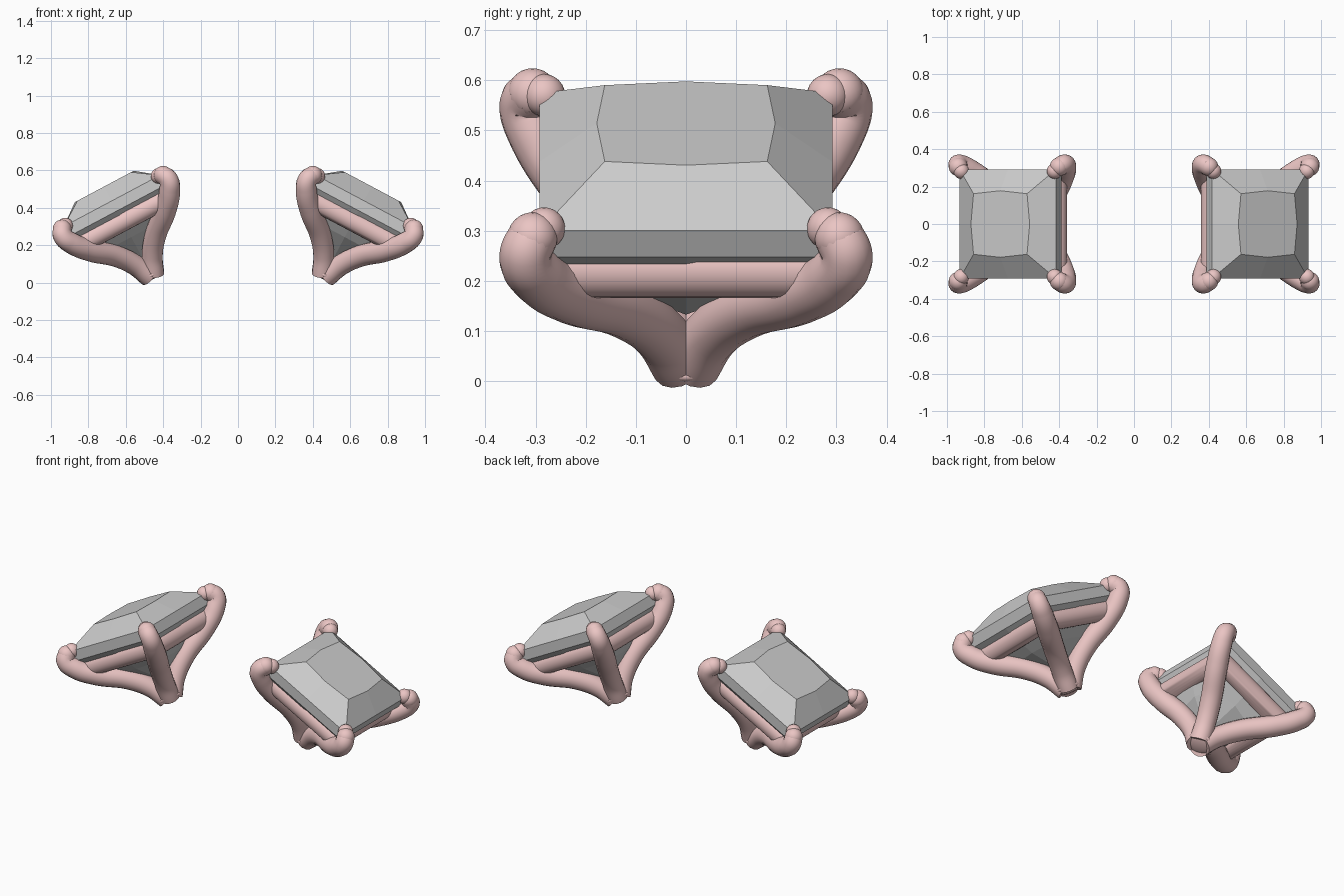
import bpy, bmesh, math
from mathutils import Matrix, Vector

if "Cube" in bpy.data.objects:
    bpy.data.objects.remove(bpy.data.objects["Cube"])

metal = bpy.data.materials.new("rose_metal")
metal.diffuse_color = (0.83, 0.56, 0.55, 1)
metal.use_nodes = True
metal.node_tree.nodes["Principled BSDF"].inputs["Base Color"].default_value = metal.diffuse_color


def mesh_object(name, bm, matrix, mat=None, smooth=False):
    bmesh.ops.recalc_face_normals(bm, faces=bm.faces)
    me = bpy.data.meshes.new(name)
    bm.to_mesh(me)
    bm.free()
    ob = bpy.data.objects.new(name, me)
    bpy.context.collection.objects.link(ob)
    ob.matrix_world = matrix
    if mat:
        me.materials.append(mat)
    for p in me.polygons:
        p.use_smooth = smooth
    return ob


# Square cut stone: rings of corners and bulged side midpoints
def gem(name, matrix):
    bm = bmesh.new()
    rings = []
    for corner, mid, w in ((0.162, 0.178, 0.117), (0.292, 0.292, 0.03),
                           (0.292, 0.292, -0.03), (0.135, 0.165, -0.19)):
        ring = []
        for k in range(4):
            rot = Matrix.Rotation(k * math.pi / 2, 3, 'Z')
            ring.append(bm.verts.new(rot @ Vector((corner, -corner, w))))
            ring.append(bm.verts.new(rot @ Vector((mid, 0, w))))
        rings.append(ring)
    culet = bm.verts.new((0, 0, -0.315))
    bm.faces.new(rings[0])
    for i in range(8):
        j = (i + 1) % 8
        for a, b in zip(rings, rings[1:]):
            bm.faces.new((a[i], a[j], b[j], b[i]))
        bm.faces.new((rings[3][i], rings[3][j], culet))
    mesh_object(name, bm, matrix)


# Smooth tapering tube through (point, radius) pairs
def tube(name, pts, matrix):
    cu = bpy.data.curves.new(name, 'CURVE')
    cu.dimensions = '3D'
    cu.bevel_depth = 1
    cu.bevel_resolution = 6
    cu.resolution_u = 8
    cu.use_fill_caps = True
    sp = cu.splines.new('BEZIER')
    sp.bezier_points.add(len(pts) - 1)
    for bp, (co, r) in zip(sp.bezier_points, pts):
        bp.co = co
        bp.radius = r
        bp.handle_left_type = bp.handle_right_type = 'AUTO'
    cu.materials.append(metal)
    ob = bpy.data.objects.new(name, cu)
    bpy.context.collection.objects.link(ob)
    ob.matrix_world = matrix
    bpy.ops.object.select_all(action='DESELECT')
    ob.select_set(True)
    bpy.context.view_layer.objects.active = ob
    bpy.ops.object.convert(target='MESH')
    bpy.ops.object.shade_smooth_by_angle(angle=math.radians(50))


def ball(name, loc, scale, matrix):
    bm = bmesh.new()
    bmesh.ops.create_uvsphere(bm, u_segments=24, v_segments=14, radius=1)
    bmesh.ops.scale(bm, vec=scale, verts=bm.verts)
    bmesh.ops.translate(bm, vec=loc, verts=bm.verts)
    mesh_object(name, bm, matrix, metal, True)


# Round gallery rail with mitred corners
def rail(name, matrix, half=0.23, w=-0.093, r=0.055, sides=24):
    bm = bmesh.new()
    rings = []
    for sx, sy in ((1, -1), (1, 1), (-1, 1), (-1, -1)):
        ring = []
        for i in range(sides):
            a = 2 * math.pi * i / sides
            d = half + r * math.cos(a)
            ring.append(bm.verts.new((sx * d, sy * d, w + r * math.sin(a))))
        rings.append(ring)
    for k in range(4):
        a, b = rings[k], rings[(k + 1) % 4]
        for i in range(sides):
            j = (i + 1) % sides
            bm.faces.new((a[i], b[i], b[j], a[j]))
    ob = mesh_object(name, bm, matrix, metal, True)
    bpy.ops.object.select_all(action='DESELECT')
    ob.select_set(True)
    bpy.context.view_layer.objects.active = ob
    bpy.ops.object.shade_smooth_by_angle(angle=math.radians(40))


# Prong path: (distance along each diagonal axis, height, radius)
PRONG = ((0.012, -0.42, 0.058), (0.05, -0.335, 0.056), (0.118, -0.243, 0.058),
         (0.226, -0.15, 0.06), (0.296, -0.07, 0.057), (0.32, -0.01, 0.052),
         (0.306, 0.022, 0.05))

# Two tilted stud settings, the left being a half turn of the right
tilt = Matrix.Translation((0.66, 0, 0.411)) @ Matrix.Rotation(math.radians(28), 4, 'Y')
for side, turn in (("right", 0), ("left", math.pi)):
    m = Matrix.Rotation(turn, 4, 'Z') @ tilt
    gem(side + "_stone", m)
    rail(side + "_gallery_rail", m)
    ball(side + "_base_button", (0, 0, -0.42), (0.075, 0.075, 0.024), m)
    for n, (sx, sy) in enumerate(((1, 1), (1, -1), (-1, 1), (-1, -1))):
        tag = f"{side}_prong_{n + 1}"
        tube(tag, [((sx * d, sy * d, w), r) for d, w, r in PRONG], m)
        ball(tag + "_tip", (sx * 0.306, sy * 0.306, 0.022), (0.05, 0.05, 0.05), m)
        ball(tag + "_claw", (sx * 0.283, sy * 0.283, 0.03), (0.042, 0.042, 0.042), m)
